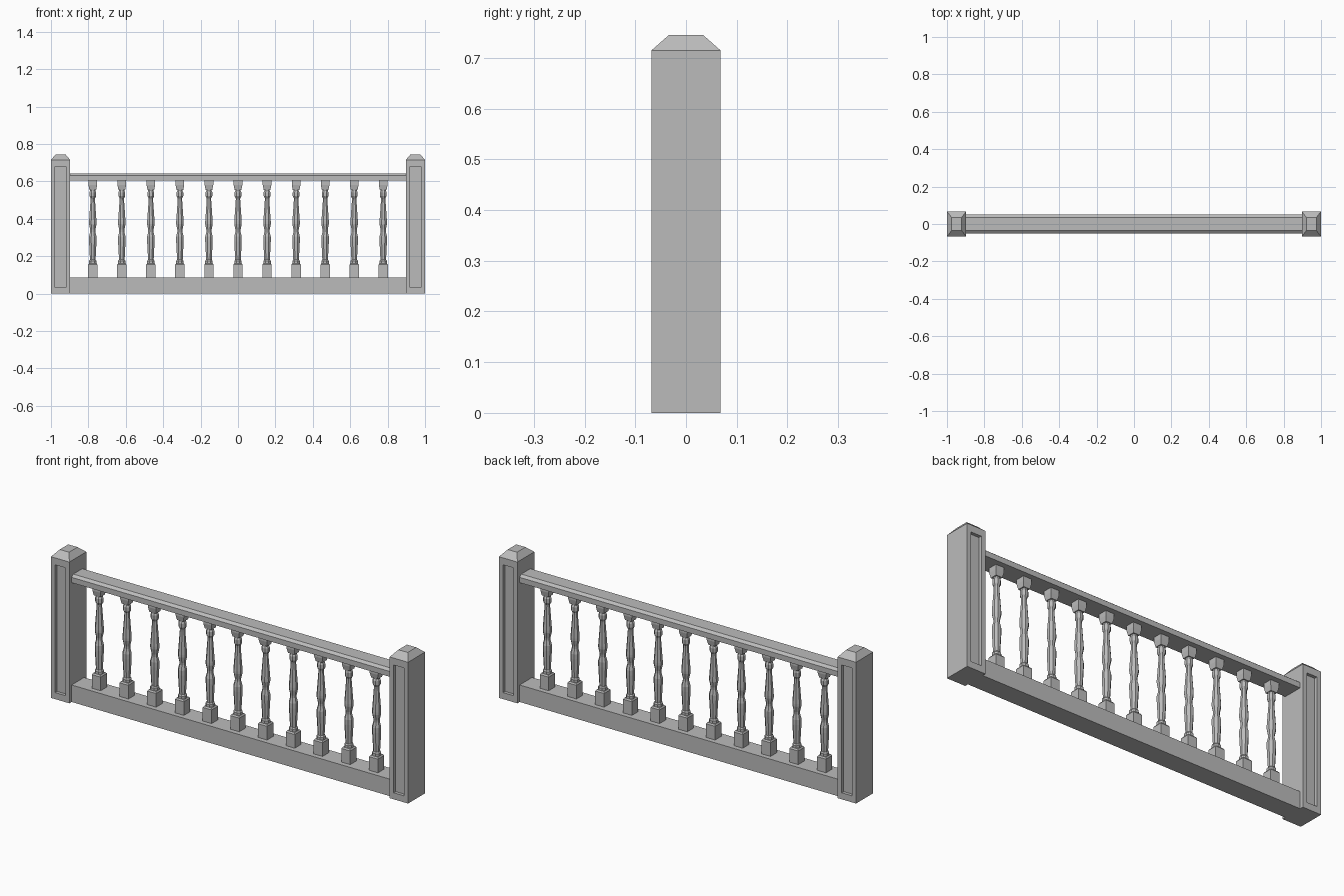
import bpy, bmesh
from math import pi, cos, sin

cube = bpy.data.objects.get("Cube")
if cube:
    bpy.data.objects.remove(cube, do_unlink=True)

grey = bpy.data.materials.new("stone_grey")
grey.use_nodes = True
colour = (0.5, 0.5, 0.5, 1)
grey.diffuse_color = colour
grey.node_tree.nodes["Principled BSDF"].inputs["Base Color"].default_value = colour


def finish(name, bm, location=(0, 0, 0)):
    bmesh.ops.recalc_face_normals(bm, faces=bm.faces)
    mesh = bpy.data.meshes.new(name)
    bm.to_mesh(mesh)
    bm.free()
    mesh.materials.append(grey)
    obj = bpy.data.objects.new(name, mesh)
    obj.location = location
    bpy.context.collection.objects.link(obj)
    return obj


def loft(bm, rings):
    """Skin a stack of equal-sided rings and cap both ends."""
    loops = [[bm.verts.new(p) for p in ring] for ring in rings]
    n = len(loops[0])
    for low, high in zip(loops, loops[1:]):
        for i in range(n):
            j = (i + 1) % n
            bm.faces.new((low[i], low[j], high[j], high[i]))
    bm.faces.new(loops[0][::-1])
    bm.faces.new(loops[-1])


def rect(hx, hy, z):
    return [(-hx, -hy, z), (hx, -hy, z), (hx, hy, z), (-hx, hy, z)]


def octagon(r, z):
    # r is the distance from the axis to a flat side
    k = r / cos(pi / 8)
    return [(k * cos(a), k * sin(a), z) for a in (pi / 8 + i * pi / 4 for i in range(8))]


# End posts with bevelled tops and a sunken panel on front and back
POST_X, POST_Y, POST_TOP = 0.0515, 0.068, 0.715
PANEL_X, PANEL_LOW, PANEL_HIGH, PANEL_DEPTH = 0.029, 0.033, 0.68, 0.016


def post(name, x):
    bm = bmesh.new()
    loft(bm, [rect(POST_X, POST_Y, 0), rect(POST_X, POST_Y, POST_TOP),
              rect(0.026, 0.034, 0.745)])
    bm.normal_update()
    for side in (-1, 1):
        face = next(f for f in bm.faces if f.normal.y * side > 0.99)
        bmesh.ops.inset_individual(bm, faces=[face], thickness=0.01)
        for v in face.verts:
            v.co.x = PANEL_X if v.co.x > 0 else -PANEL_X
            v.co.z = PANEL_HIGH if v.co.z > 0.3 else PANEL_LOW
        floor = bmesh.ops.inset_individual(bm, faces=[face], thickness=0)
        for v in face.verts:
            v.co.y -= side * PANEL_DEPTH
    finish(name, bm, (x, 0, 0))


post("left_post", 1 - POST_X)
post("right_post", POST_X - 1)

# Rails between the posts
RAIL_X = 0.9
bm = bmesh.new()
loft(bm, [rect(RAIL_X, 0.05, 0), rect(RAIL_X, 0.05, 0.086)])
finish("bottom_rail", bm)

bm = bmesh.new()
loft(bm, [rect(RAIL_X, 0.05, 0.604), rect(RAIL_X, 0.05, 0.631),
          rect(RAIL_X, 0.036, 0.642)])
finish("top_rail", bm)

# Turned balusters: square blocks at the ends, faceted shaft between
SHAFT = [(0.02, 0.16), (0.02, 0.175), (0.015, 0.182), (0.02, 0.28), (0.02, 0.305),
         (0.014, 0.33), (0.014, 0.342), (0.02, 0.372), (0.02, 0.385),
         (0.012, 0.5), (0.012, 0.51), (0.018, 0.522), (0.018, 0.542),
         (0.014, 0.55), (0.014, 0.56)]
COUNT, SPACING = 11, 0.1553

for i in range(COUNT):
    bm = bmesh.new()
    loft(bm, [rect(0.025, 0.025, 0.08), rect(0.025, 0.025, 0.155), rect(0.02, 0.02, 0.162)])
    loft(bm, [octagon(r, z) for r, z in SHAFT])
    loft(bm, [rect(0.018, 0.018, 0.555), rect(0.023, 0.023, 0.58), rect(0.023, 0.023, 0.61)])
    finish(f"baluster_{i + 1}", bm, ((i - (COUNT - 1) / 2) * SPACING, 0, 0))
